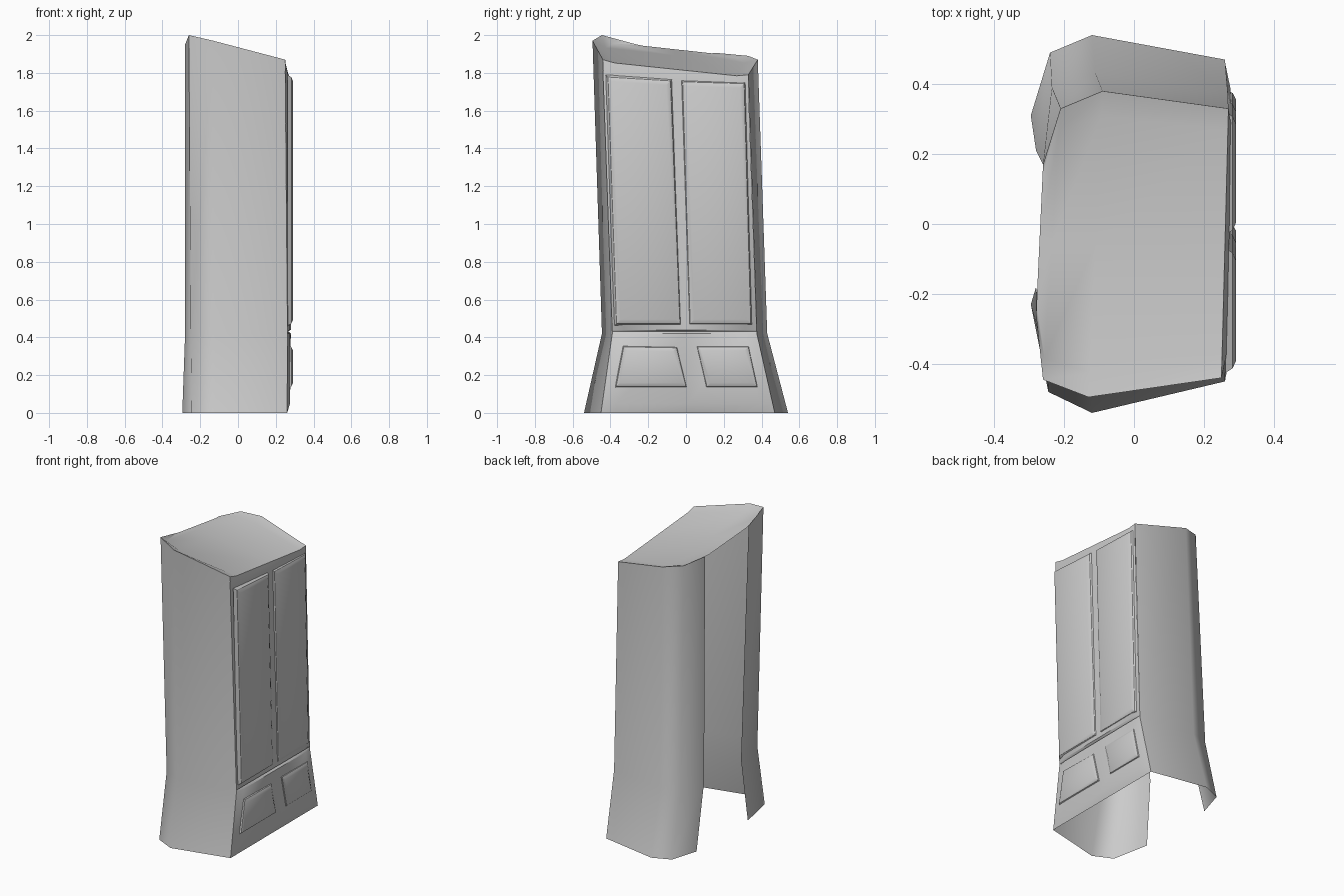
import bpy, math
from mathutils import Vector as V

if "Cube" in bpy.data.objects:
    bpy.data.objects.remove(bpy.data.objects["Cube"])

T = [0, .08, .5, .92, 1]          # stations across the width, from -y to +y


def loft(name, rows, angle=60):
    """Skin a grid of points row by row."""
    n = len(rows[0])
    verts = [tuple(p) for r in rows for p in r]
    faces = [(i * n + j, i * n + j + 1, (i + 1) * n + j + 1, (i + 1) * n + j)
             for i in range(len(rows) - 1) for j in range(n - 1)]
    return make(name, verts, faces, angle)


def make(name, verts, faces, angle):
    me = bpy.data.meshes.new(name)
    me.from_pydata(verts, [], faces)
    ob = bpy.data.objects.new(name, me)
    bpy.context.collection.objects.link(ob)
    bpy.ops.object.select_all(action='DESELECT')
    ob.select_set(True)
    bpy.context.view_layer.objects.active = ob
    bpy.ops.object.shade_smooth_by_angle(angle=math.radians(angle))
    return ob


# Wall profiles, back lip -> back corner -> side -> door edge, at three heights
near = [
    [(-.295, -.23, 0), (-.245, -.48, 0), (-.12, -.54, 0), (.26, -.45, 0)],
    [(-.28, -.18, .42), (-.25, -.395, .42), (-.12, -.445, .42), (.262, -.39, .42)],
    [(-.28, -.26, 1.95), (-.26, -.445, 2.0), (-.13, -.495, 1.97), (.25, -.44, 1.87)],
]
far = [
    [(-.295, .31, 0), (-.24, .49, 0), (-.12, .54, 0), (.26, .47, 0)],
    [(-.28, .21, .42), (-.235, .39, .42), (-.11, .43, .42), (.268, .375, .42)],
    [(-.26, .17, 1.905), (-.21, .33, 1.89), (-.09, .38, 1.87), (.27, .33, 1.79)],
]
loft("near_side_wall", near)
loft("far_side_wall", [r[::-1] for r in far])

# Top cover: rim follows the walls, the middle sinks to a sloping plane
cover = []
for t in T:
    row = []
    for a, b in zip(near[2], far[2]):
        p = V(a).lerp(V(b), t)
        if 0 < t < 1:
            p.z = 1.865 - .2 * p.x - .1 * p.y
        row.append(p)
    cover.append(row)
loft("top_cover", cover)


# Door face: slightly proud of the wall edges, with a groove between the sections
def level(z, push):
    row = []
    for t in T:
        ends = []
        for w in (near, far):
            lo, mid, hi = (V(r[3]) for r in w)
            ends.append(lo.lerp(mid, z / .42) if z <= .42
                        else mid.lerp(hi, (z - .42) / (hi.z - .42)))
        p = ends[0].lerp(ends[1], t)
        if 0 < t < 1:
            p.x += push
        row.append(p)
    return row


top_edge = [r[3] for r in cover]
shoulder = [p + V((.012 if 0 < t < 1 else 0, 0, -.06)) for p, t in zip(top_edge, T)]
loft("door_face", [level(0, 0), level(.05, .015), level(.42, .012), level(.43, -.002),
                   level(.44, .012), shoulder, top_edge], 40)


# Raised panels given as (y, z) corners, with sloped borders
def panel(name, corners, border):
    c = sum((V(p) for p in corners), V((0, 0))) / 4
    w = min(abs(corners[1][0] - c.x), abs(corners[0][1] - c.y))
    verts = []
    for x, inset in ((.262, 0), (.282, border * .35), (.292, border)):
        for y, z in corners:
            verts.append((x, y + math.copysign(inset, c.x - y),
                          z + math.copysign(inset, c.y - z)))
    faces = [(8, 9, 10, 11)]
    for k in (0, 4):
        faces += [(k + i, k + (i + 1) % 4, k + 4 + (i + 1) % 4, k + 4 + i)
                  for i in range(4)]
    make(name, verts, faces, 30)


panel("upper_panel_left", [(-.38, .46), (-.02, .46), (-.07, 1.77), (-.425, 1.79)], .035)
panel("upper_panel_right", [(.01, .46), (.355, .46), (.32, 1.755), (-.03, 1.765)], .035)
panel("lower_panel_left", [(-.38, .13), (.01, .13), (-.04, .355), (-.34, .36)], .03)
panel("lower_panel_right", [(.1, .13), (.385, .13), (.34, .36), (.05, .36)], .03)
